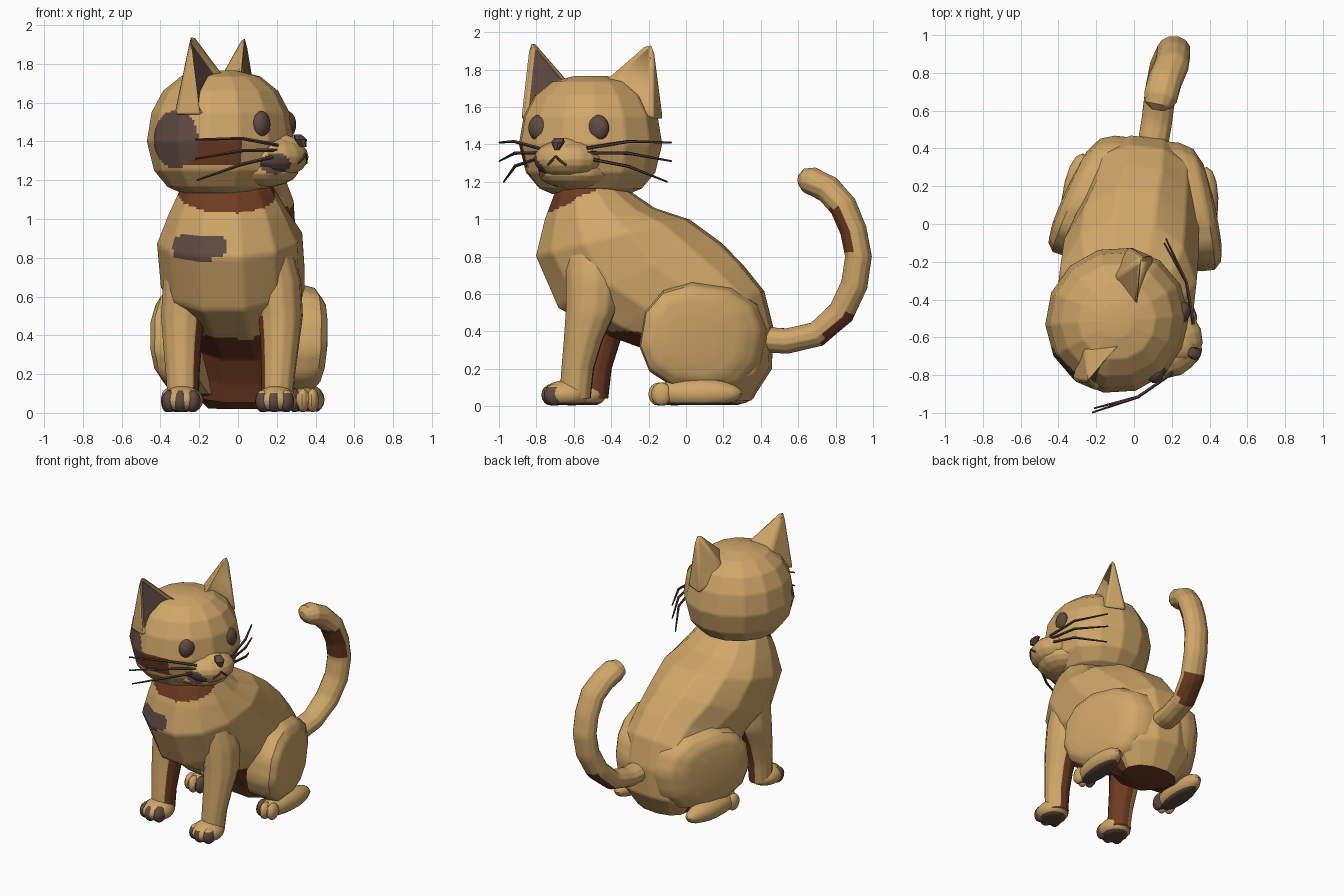
import bpy, bmesh, math
from mathutils import Vector, Matrix

cube = bpy.data.objects.get("Cube")
if cube:
    bpy.data.objects.remove(cube)


def material(name, rgb):
    m = bpy.data.materials.new(name)
    m.use_nodes = True
    m.diffuse_color = (*rgb, 1)
    m.node_tree.nodes["Principled BSDF"].inputs["Base Color"].default_value = (*rgb, 1)
    return m


MATS = [material("tan fur", (0.63, 0.385, 0.14)),
        material("rust fur", (0.16, 0.045, 0.016)),
        material("dark brown", (0.115, 0.07, 0.054)),
        material("whisker brown", (0.085, 0.05, 0.038))]
TAN, RUST, DARK, WHISKER = range(4)
BODY = Matrix.Translation((0.02, 0, 0)) @ Matrix.Rotation(math.radians(-6.3), 4, "Z")
HEAD = Matrix.Translation((-0.09, -0.51, 0)) @ Matrix.Rotation(math.radians(67), 4, "Z")
WORLD = Matrix()


def finish(bm, name, frame, paint, cuts=0):
    """Place the mesh, split facets for crisp markings and colour by rule."""
    bm.transform(frame)
    bmesh.ops.recalc_face_normals(bm, faces=bm.faces)
    if cuts:
        bmesh.ops.subdivide_edges(bm, edges=bm.edges, cuts=cuts, use_grid_fill=True)
    bm.normal_update()
    if paint is not None:
        for f in bm.faces:
            f.material_index = paint(f.calc_center_median(), f.normal) if callable(paint) else paint
    me = bpy.data.meshes.new(name)
    bm.to_mesh(me)
    bm.free()
    for m in MATS:
        me.materials.append(m)
    ob = bpy.data.objects.new(name, me)
    bpy.context.collection.objects.link(ob)
    bpy.ops.object.select_all(action="DESELECT")
    ob.select_set(True)
    bpy.context.view_layer.objects.active = ob
    bpy.ops.object.shade_smooth_by_angle(angle=math.radians(42))
    return ob


def loft(name, rings, frame=WORLD, paint=TAN, sides=12, cuts=0, power=1.0):
    """Skin rings given as centre and two half axes."""
    bm = bmesh.new()

    def rounded(v):
        return math.copysign(abs(v) ** power, v)

    loops = []
    for c, a, b in rings:
        turn = [2 * math.pi * (i + 0.5) / sides for i in range(sides)]
        loops.append([bm.verts.new(Vector(c) + Vector(a) * rounded(math.cos(t))
                                   + Vector(b) * rounded(math.sin(t))) for t in turn])
    for p, q in zip(loops, loops[1:]):
        for i in range(sides):
            j = (i + 1) % sides
            bm.faces.new((p[i], p[j], q[j], q[i]))
    bm.faces.new(loops[0])
    bm.faces.new(loops[-1])
    return finish(bm, name, frame, paint, cuts)


def ball(name, loc, size, frame=WORLD, paint=TAN, seg=16, floor=None, cuts=0):
    bm = bmesh.new()
    bmesh.ops.create_uvsphere(bm, u_segments=seg, v_segments=seg // 2 + 2, radius=1)
    bm.transform(Matrix.Translation(loc) @ Matrix.Diagonal((*size, 1)))
    if floor is not None:
        for v in bm.verts:
            v.co.z = max(v.co.z, floor)
    return finish(bm, name, frame, paint, cuts)


def tube(name, points, radii, frame, paint, across, sides=5, cuts=0, widen=1.0):
    """Tube along a path, widened in a direction the path never follows."""
    rings = []
    for i, (p, r) in enumerate(zip(points, radii)):
        d = Vector(points[min(i + 1, len(points) - 1)]) - Vector(points[max(i - 1, 0)])
        side = d.cross(Vector(across)).normalized()
        rings.append((p, side * r, side.cross(d).normalized() * r * widen))
    return loft(name, rings, frame, paint, sides, cuts)


# Torso: back point, front point and half width from neck to rump
def torso_paint(c, n):
    if c.y < -0.48 and c.x < 0.19 and c.z > 1.04 + (c.y + 0.72) * 0.45:
        return RUST
    if (abs(c.x + 0.2) / 0.135) ** 4 + (abs(c.z - 0.855) / 0.065) ** 4 < 1 and c.y < -0.5:
        return DARK
    if c.y > 0.2:
        return RUST if n.z < -0.6 else TAN
    return RUST if (n.z < -0.15 or n.y < -0.3) and c.y > -0.42 and c.z < 0.4 else TAN


spine = [((-0.36, 1.24), (-0.66, 1.22), 0.19), ((-0.32, 1.16), (-0.71, 1.13), 0.25),
         ((-0.17, 1.06), (-0.76, 1.0), 0.31), ((0.02, 1.0), (-0.81, 0.80), 0.375),
         ((0.19, 0.88), (-0.69, 0.52), 0.37), ((0.31, 0.76), (-0.42, 0.37), 0.33),
         ((0.42, 0.62), (-0.14, 0.27), 0.31), ((0.47, 0.42), (-0.06, 0.14), 0.30),
         ((0.46, 0.20), (-0.02, 0.05), 0.28), ((0.35, 0.03), (0.08, 0.02), 0.2)]
loft("torso", [((-0.02 if b[1] > 0.5 else 0, (a[0] + b[0]) / 2, (a[1] + b[1]) / 2),
                (0, (b[0] - a[0]) / 2, (b[1] - a[1]) / 2), (w, 0, 0)) for a, b, w in spine],
     BODY, torso_paint, 12, 10, 0.92)


# Legs and paws
def paw(name, x, y, length, width, height, toe_colours):
    front = y - length
    ball(name, (x, y, height * 0.85), (width, length, height), BODY,
         lambda c, n: DARK if c.z < 0.02 else TAN, 16, 0.006, 1)
    for k, colour in zip((-1, 0, 1), toe_colours):
        ball(name + "_toe", (x + k * width * 0.56, front + 0.05 + 0.02 * abs(k), height * 0.8),
             (width * 0.38, 0.056, height * 0.78), BODY, colour, 12, 0.004)


for side, label in ((1, "left"), (-1, "right")):
    shift = 0 if side > 0 else 0.04

    def leg_paint(c, n, side=side):
        return RUST if c.z < 0.52 and n.x * -side * 0.8 + n.y * 0.4 > 0.22 else TAN

    def toe_paint(c, n):
        return DARK if c.z < 0.1 else TAN

    column = [(0.04, 0.245, -0.57, 0.08, 0.085), (0.2, 0.25, -0.555, 0.088, 0.088),
              (0.35, 0.255, -0.525, 0.10, 0.105), (0.5, 0.255, -0.485, 0.115, 0.135),
              (0.68, 0.24, -0.475, 0.12, 0.145), (0.84, 0.205, -0.49, 0.115, 0.14),
              (1.0, 0.15, -0.5, 0.08, 0.1)]
    loft(label + "_front_leg", [((side * x, y + shift, z), (rx, 0, 0), (0, ry, 0))
                                for z, x, y, rx, ry in column], BODY, leg_paint, 12, 3)
    paw(label + "_front_paw", side * 0.245, -0.62 + shift, 0.125, 0.108, 0.075,
        [toe_paint if side > 0 else DARK] * 3)

    # Haunch: rings stacked outward from the hip, turned in towards the rump
    haunch = [(0.14, 1.0), (0.27, 1.0), (0.34, 0.94), (0.385, 0.76), (0.41, 0.42)]
    loft(label + "_thigh", [((side * x, 0.12 - 0.08 * (1 - s), 0.365),
                             (-side * 0.1 * s, 0.325 * s, -0.05 * s),
                             (0, 0.05 * s, 0.29 * s)) for x, s in haunch],
         BODY, lambda c, n: RUST if n.z < -0.85 and c.y < 0.2 else TAN, 12, 2, 0.85)
    inner_toe_dark = [DARK, TAN, TAN][::side]
    paw(label + "_hind_paw", side * 0.33, 0.09, 0.25, 0.085, 0.08, inner_toe_dark)


# Tail curling up and forward
def tail_paint(c, n):
    upper = 0.82 < c.z < 1.06 and n.y < -0.1 and c.y > 0.75
    lower = c.z < 0.5 and c.y > 0.73 and n.y - n.z > 0.2 and n.x > -0.6
    return RUST if upper or lower else TAN


tail = [(0.09, 0.36, 0.36), (0.12, 0.54, 0.348), (0.14, 0.7, 0.385), (0.17, 0.83, 0.5),
        (0.2, 0.9, 0.65), (0.21, 0.922, 0.8), (0.21, 0.895, 0.94), (0.2, 0.84, 1.07),
        (0.165, 0.76, 1.16), (0.14, 0.67, 1.205), (0.13, 0.63, 1.21), (0.125, 0.602, 1.21)]
tube("tail", tail, [0.07] * 3 + [0.074] * 4 + [0.076] * 3 + [0.062, 0.025],
     WORLD, tail_paint, (1, 0, 0), 12, 4, 1.2)


# Head
def chin_patch(c):
    return c.y < -0.6 and ((c.x - 0.19) / 0.08) ** 2 + ((c.z - 1.285) / 0.055) ** 2 < 1


def head_paint(c, n):
    if c.y < -0.5:
        if ((c.x + 0.32) / 0.115) ** 2 + ((c.z - 1.41) / 0.15) ** 2 < 1 or chin_patch(c):
            return DARK
        if -0.28 < c.x < 0.02 and 1.275 < c.z < 1.42:
            return RUST
    return TAN


def muzzle_paint(c, n):
    return DARK if chin_patch(c) else TAN


levels = [(1.135, 0.21), (1.165, 0.28), (1.25, 0.352), (1.40, 0.39), (1.55, 0.365),
          (1.66, 0.305), (1.735, 0.21), (1.765, 0.09)]
loft("head", [((0, 0, z), (r, 0, 0), (0, r * 0.97, 0)) for z, r in levels], HEAD, head_paint, 14, 10)

# Muzzle, chin and nose
ball("muzzle", (0, -0.31, 1.32), (0.185, 0.165, 0.108), HEAD, muzzle_paint, 16, cuts=3)
ball("muzzle_bridge", (0, -0.32, 1.37), (0.09, 0.13, 0.07), HEAD, TAN, 12)
ball("chin", (0, -0.22, 1.25), (0.2, 0.2, 0.09), HEAD, muzzle_paint, 14, cuts=3)
loft("nose", [((0, -0.46, 1.37), (0.012, 0, 0), (0, 0.02, 0)),
              ((0, -0.45, 1.41), (0.036, 0, 0), (0, 0.03, 0)),
              ((0, -0.43, 1.435), (0.028, 0, 0), (0, 0.02, 0))], HEAD, DARK, 8)

for s in (-1, 1):
    # Mouth
    tube("mouth", [(0, -0.474, 1.335), (s * 0.025, -0.471, 1.312), (s * 0.055, -0.457, 1.288)],
         [0.007] * 3, HEAD, WHISKER, (0, 1, 0))
    # Eyes
    ball("eye", (s * 0.17, -0.3, 1.487), (0.062, 0.045, 0.07), HEAD, DARK)
    # Whiskers
    for z0, z1, reach in ((1.38, 1.41, 0.5), (1.355, 1.31, 0.5), (1.325, 1.2, 0.475)):
        tube("whisker", [(s * 0.14, -0.38, z0), (s * 0.33, -0.26, (z0 + z1) / 2 + 0.02),
                         (s * reach, -0.07, z1)], [0.009, 0.009, 0.005], HEAD, WHISKER, (0, 0, 1))

# Ears with a sunken front, dark on the right one
for s, label, inner in ((1, "left_ear", TAN), (-1, "right_ear", DARK)):
    bm = bmesh.new()
    tip, near, far, back, rear = [bm.verts.new((s * x, y, z)) for x, y, z in (
        (0.36, 0.01, 1.975), (0.08, -0.08, 1.72), (0.385, -0.06, 1.53),
        (0.17, 0.12, 1.66), (0.385, 0.1, 1.53))]
    front = bm.faces.new((tip, near, far))
    for loop in ((tip, far, rear), (tip, rear, back), (tip, back, near), (near, back, rear, far)):
        bm.faces.new(loop)
    bmesh.ops.recalc_face_normals(bm, faces=bm.faces)
    bmesh.ops.inset_region(bm, faces=[front], thickness=0.046, depth=-0.04 if s < 0 else -0.01)
    front.material_index = inner
    ear = finish(bm, label, HEAD, None)
    soft = ear.modifiers.new("soft edges", "BEVEL")
    soft.width, soft.segments = 0.02, 2
